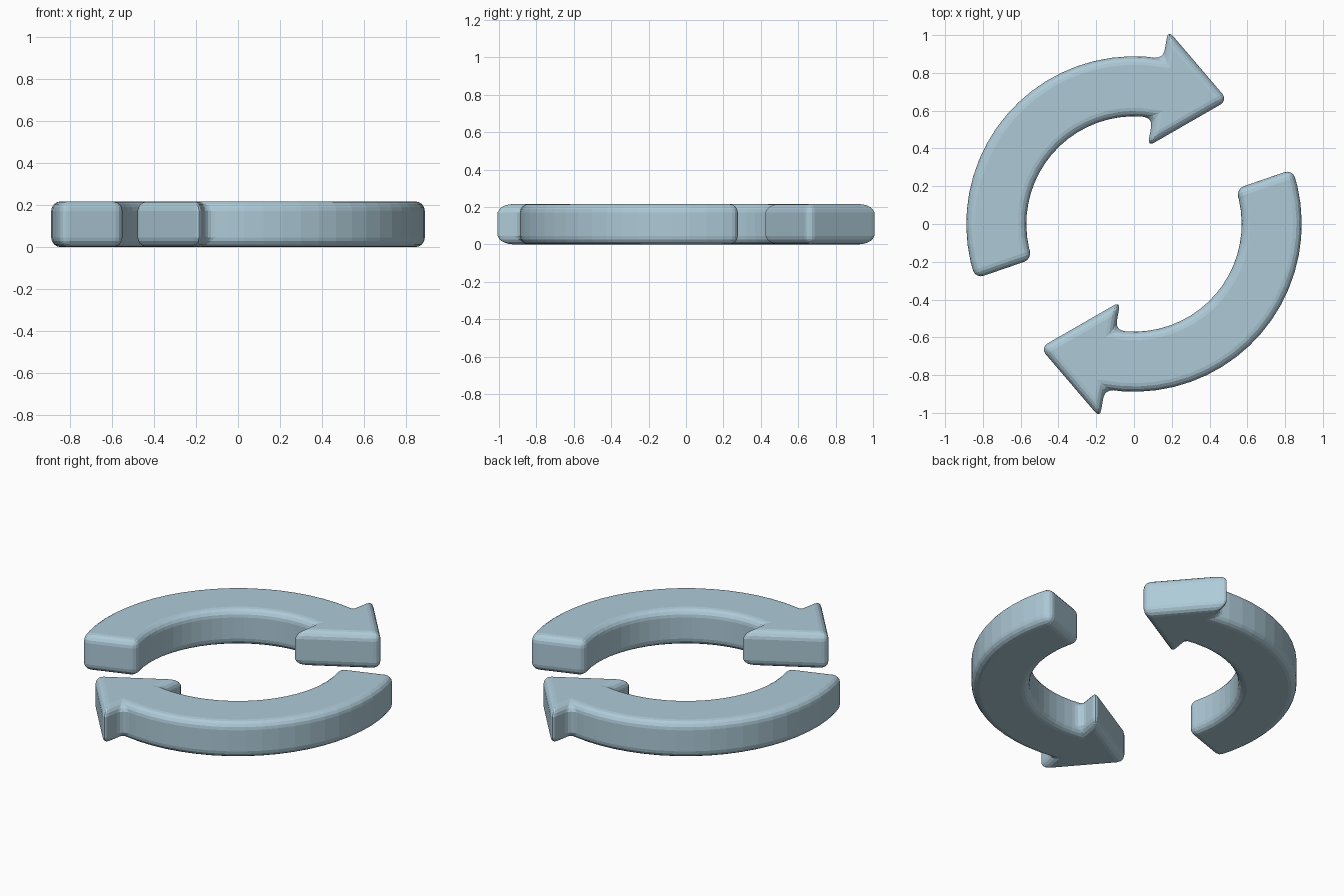
import bpy, bmesh, math

if "Cube" in bpy.data.objects:
    bpy.data.objects.remove(bpy.data.objects["Cube"])

HEIGHT = 0.217
R_OUT, R_IN = 0.888, 0.57
TAIL, NECK = 199.0, 80.0        # angles where the band starts and meets the head
STEPS = 20


def polar(radius, degrees):
    a = math.radians(degrees)
    return (radius * math.cos(a), radius * math.sin(a))


def arrow_outline():
    angles = [TAIL + (NECK - TAIL) * i / STEPS for i in range(STEPS + 1)]
    outer = [polar(R_OUT, a) for a in angles]
    inner = [polar(R_IN, a) for a in reversed(angles)]
    head = [polar(1.041, NECK), (0.497, 0.655), polar(0.417, NECK)]
    return outer + head + inner


def make_arrow(name, turn, material):
    # Extruded outline
    bm = bmesh.new()
    face = bm.faces.new([bm.verts.new((x, y, 0)) for x, y in arrow_outline()])
    top = bmesh.ops.extrude_face_region(bm, geom=[face])["geom"]
    verts = [g for g in top if isinstance(g, bmesh.types.BMVert)]
    bmesh.ops.translate(bm, verts=verts, vec=(0, 0, HEIGHT))
    bmesh.ops.recalc_face_normals(bm, faces=bm.faces[:])
    mesh = bpy.data.meshes.new(name)
    bm.to_mesh(mesh)
    bm.free()
    mesh.materials.append(material)
    obj = bpy.data.objects.new(name, mesh)
    bpy.context.collection.objects.link(obj)
    obj.rotation_euler.z = turn
    # Rounded edges and corners
    bevel = obj.modifiers.new("rounded_edges", 'BEVEL')
    bevel.width = 0.045
    bevel.segments = 4
    bevel.limit_method = 'ANGLE'
    bevel.angle_limit = math.radians(30)
    return obj


blue = bpy.data.materials.new("pale_blue")
blue.diffuse_color = (0.42, 0.59, 0.68, 1)
blue.use_nodes = True
blue.node_tree.nodes["Principled BSDF"].inputs["Base Color"].default_value = blue.diffuse_color

# Two arrows chasing each other around the ring
make_arrow("upper_arrow", 0, blue)
make_arrow("lower_arrow", math.pi, blue)
